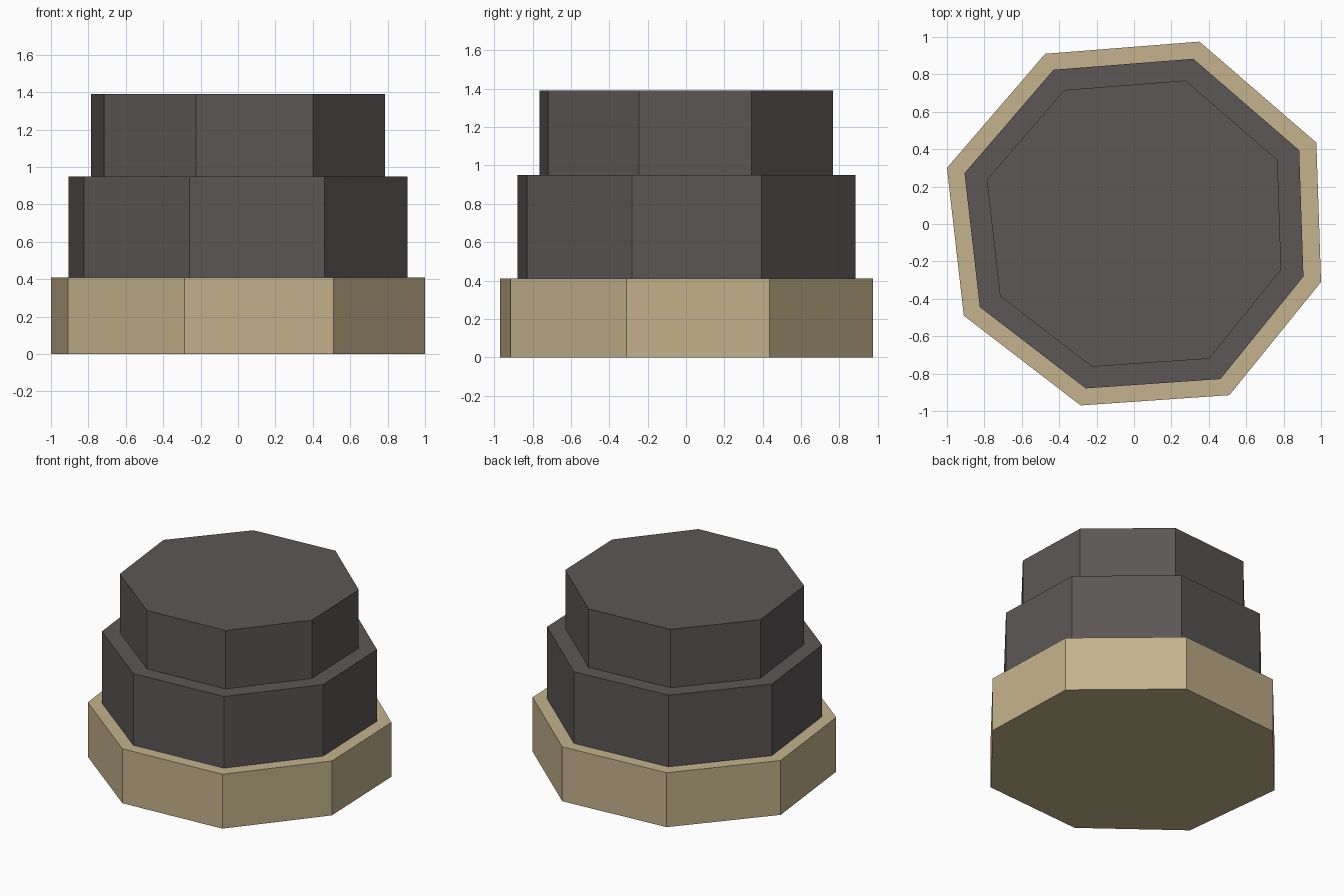
import bpy, bmesh

if "Cube" in bpy.data.objects:
    bpy.data.objects.remove(bpy.data.objects["Cube"])

# Slightly irregular octagon shared by all tiers
OUTLINE = [(1.0, -0.31), (0.975, 0.435), (0.35, 0.975), (-0.475, 0.91),
           (-1.0, 0.30), (-0.91, -0.49), (-0.285, -0.97), (0.51, -0.915)]


def srgb(*rgb):
    lin = [(c / 255 / 12.92) if c < 10 else ((c / 255 + 0.055) / 1.055) ** 2.4 for c in rgb]
    return (*lin, 1.0)


def material(name, color):
    mat = bpy.data.materials.new(name)
    mat.diffuse_color = color
    mat.use_nodes = True
    mat.node_tree.nodes["Principled BSDF"].inputs["Base Color"].default_value = mat.diffuse_color
    return mat


def tier(name, scale, z0, z1, mat):
    """Straight-sided prism of the scaled outline between two heights."""
    bm = bmesh.new()
    base = bm.faces.new([bm.verts.new((x * scale, y * scale, z0)) for x, y in OUTLINE])
    top = bmesh.ops.extrude_face_region(bm, geom=[base], use_keep_orig=True)["geom"]
    bmesh.ops.translate(bm, vec=(0, 0, z1 - z0),
                        verts=[v for v in top if isinstance(v, bmesh.types.BMVert)])
    bmesh.ops.recalc_face_normals(bm, faces=bm.faces)
    mesh = bpy.data.meshes.new(name)
    bm.to_mesh(mesh)
    bm.free()
    mesh.materials.append(mat)
    obj = bpy.data.objects.new(name, mesh)
    bpy.context.collection.objects.link(obj)


tan = material("tan", srgb(196, 178, 139))
charcoal = material("charcoal", srgb(92, 87, 86))

# Wide tan base with two dark tiers stacked on it
tier("base_tier", 1.0, 0.0, 0.41, tan)
tier("middle_tier", 0.906, 0.41, 0.95, charcoal)
tier("top_tier", 0.787, 0.95, 1.39, charcoal)
